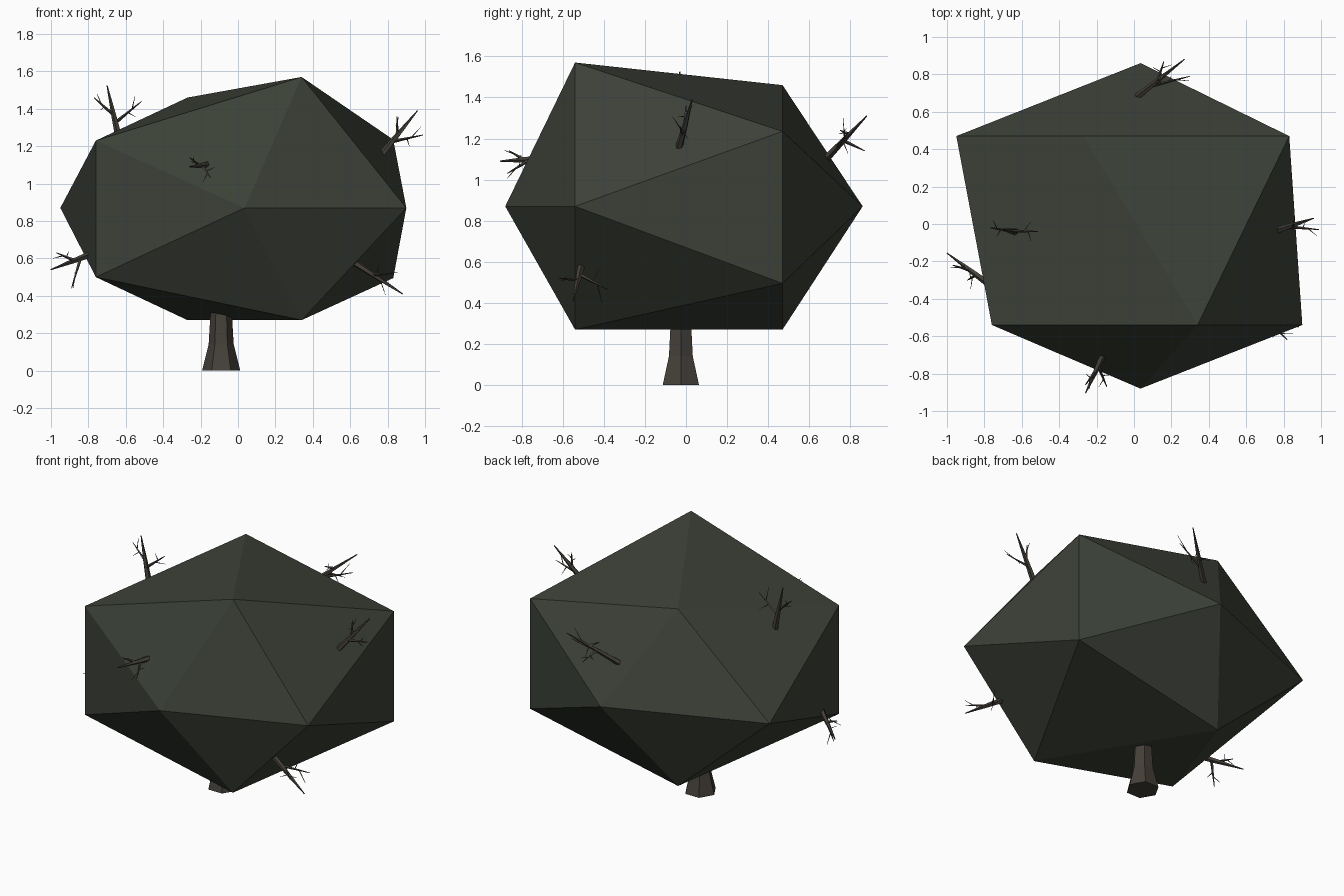
import bpy, bmesh, math
from mathutils import Vector

if "Cube" in bpy.data.objects:
    bpy.data.objects.remove(bpy.data.objects["Cube"])


def material(name, rgb):
    m = bpy.data.materials.new(name)
    m.diffuse_color = (*rgb, 1)
    m.use_nodes = True
    m.node_tree.nodes["Principled BSDF"].inputs["Base Color"].default_value = m.diffuse_color
    return m


LEAF = material("dark_foliage", (0.045, 0.053, 0.039))
BARK = material("dark_bark", (0.058, 0.050, 0.040))


def finish(bm, name, mat):
    bmesh.ops.recalc_face_normals(bm, faces=bm.faces)
    me = bpy.data.meshes.new(name)
    bm.to_mesh(me)
    bm.free()
    me.materials.append(mat)
    ob = bpy.data.objects.new(name, me)
    bpy.context.collection.objects.link(ob)
    return ob


def tube(bm, points, radii, sides):
    """Tapered faceted limb through the given points."""
    pts = [Vector(p) for p in points]
    rot = (pts[-1] - pts[0]).to_track_quat('Z', 'Y')
    rings = []
    for p, r in zip(pts, radii):
        rings.append([bm.verts.new(p + rot @ Vector((r * math.cos(a), r * math.sin(a), 0)))
                      for a in (2 * math.pi * i / sides for i in range(sides))])
    for lo, hi in zip(rings, rings[1:]):
        for i in range(sides):
            j = (i + 1) % sides
            bm.faces.new((lo[i], lo[j], hi[j], hi[i]))
    bm.faces.new(rings[0][::-1])
    bm.faces.new(rings[-1])


# Foliage: uneven icosahedron with its poles along y
front_ring = [(0.90, 0.87), (0.34, 1.57), (-0.76, 1.23), (-0.76, 0.50), (0.34, 0.27)]
back_ring = [(0.83, 1.235), (-0.27, 1.46), (-0.95, 0.87), (-0.27, 0.27), (0.83, 0.495)]
bm = bmesh.new()
front_tip = bm.verts.new((0.035, -0.88, 0.87))
back_tip = bm.verts.new((0.035, 0.86, 0.87))
f = [bm.verts.new((x, -0.54, z)) for x, z in front_ring]
b = [bm.verts.new((x, 0.47, z)) for x, z in back_ring]
for i in range(5):
    j = (i + 1) % 5
    bm.faces.new((front_tip, f[i], f[j]))
    bm.faces.new((back_tip, b[j], b[i]))
    bm.faces.new((f[i], b[i], f[j]))
    bm.faces.new((f[j], b[i], b[j]))
finish(bm, "foliage", LEAF)

# Trunk: flared hexagonal column
bm = bmesh.new()
rings = []
for z, r in ((0, 0.102), (0.14, 0.067), (0.31, 0.057), (0.5, 0.05)):
    rings.append([bm.verts.new((-0.09 + r * math.cos(math.radians(60 * k)),
                                -0.025 + r * math.sin(math.radians(60 * k)), z))
                  for k in range(6)])
for lo, hi in zip(rings, rings[1:]):
    for k in range(6):
        bm.faces.new((lo[k], lo[k - 1], hi[k - 1], hi[k]))
bm.faces.new(rings[0])
bm.faces.new(rings[-1])
finish(bm, "trunk", BARK)

# Branches: base, tip, then tips of side twigs
branches = {
    "branch_top_left": [(-0.64, -0.04, 1.26), (-0.70, -0.03, 1.525),
                        (-0.515, -0.04, 1.44), (-0.77, -0.02, 1.46)],
    "branch_right": [(0.78, -0.03, 1.17), (0.96, 0.03, 1.39),
                     (0.99, -0.03, 1.26), (0.85, 0.0, 1.36)],
    "branch_lower_left": [(-0.79, -0.31, 0.62), (-1.0, -0.155, 0.54),
                          (-0.89, -0.30, 0.44), (-0.97, -0.22, 0.63)],
    "branch_lower_right": [(0.62, -0.51, 0.58), (0.88, -0.55, 0.41),
                           (0.80, -0.38, 0.465), (0.82, -0.62, 0.52)],
    "branch_front": [(-0.17, -0.71, 1.10), (-0.26, -0.905, 1.09),
                     (-0.145, -0.87, 1.03), (-0.26, -0.86, 1.14)],
    "branch_back": [(0.03, 0.69, 1.11), (0.27, 0.88, 1.31),
                    (0.30, 0.79, 1.23), (0.16, 0.87, 1.14), (0.12, 0.75, 1.24)],
}
for name, (base, tip, *twigs) in branches.items():
    bm = bmesh.new()
    base, tip = Vector(base), Vector(tip)
    axis = tip - base
    tube(bm, [base - axis * 0.2, base + axis * 0.4, tip], [0.021, 0.014, 0.003], 5)
    for k, t in enumerate(twigs):
        t = Vector(t)
        root = base + axis * (0.25 + 0.15 * k)
        way = t - root
        tube(bm, [root, root + way * 0.5, t], [0.010, 0.006, 0.002], 4)
        # fine offshoots, one each side of the twig
        side = way.cross(axis).normalized() * way.length * 0.3
        out = axis.normalized() * way.length * 0.25
        for s in (1, -1):
            start = root + way * (0.55 + 0.08 * s)
            tube(bm, [start, start + way * 0.2 + side * s + out * s], [0.004, 0.001], 3)
    finish(bm, name, BARK)
